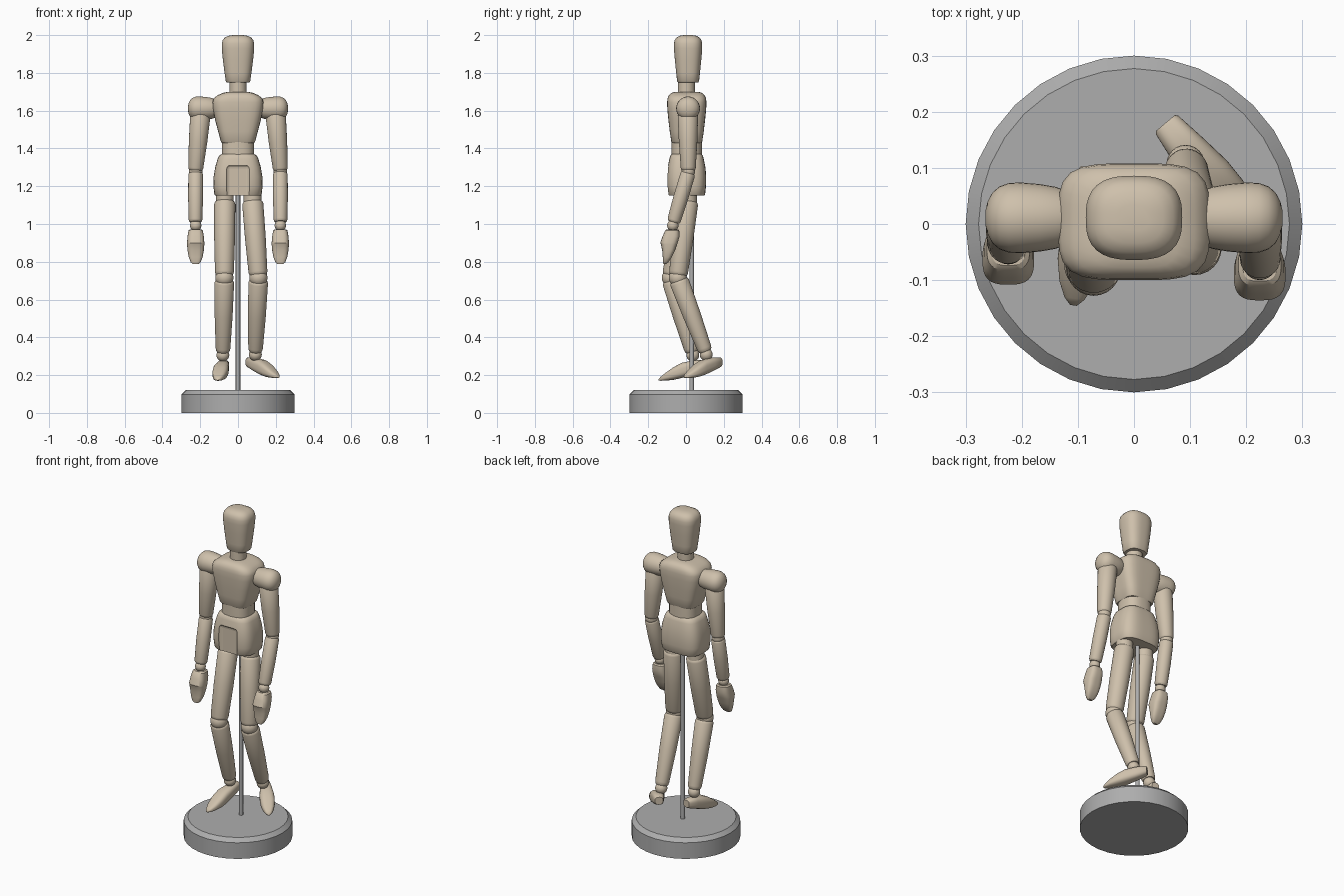
import bpy, bmesh, math
from mathutils import Vector, Matrix

if "Cube" in bpy.data.objects:
    bpy.data.objects.remove(bpy.data.objects["Cube"])


def material(name, rgb):
    m = bpy.data.materials.new(name)
    m.diffuse_color = (*rgb, 1)
    m.use_nodes = True
    m.node_tree.nodes["Principled BSDF"].inputs["Base Color"].default_value = m.diffuse_color
    return m


WOOD = material("pale_wood", (0.62, 0.53, 0.41))
METAL = material("grey_metal", (0.42, 0.42, 0.42))


def loft(name, rings, mat=WOOD, p=2.0, matrix=Matrix(), n=40, angle=38):
    """Skin superellipse rings (z, half_x, half_y, centre_x, centre_y)."""
    bm = bmesh.new()
    loops = []
    for z, hx, hy, cx, cy in rings:
        loop = []
        for i in range(n):
            a = 2 * math.pi * i / n
            c, s = math.cos(a), math.sin(a)
            k = (abs(c) ** p + abs(s) ** p) ** (-1 / p)
            loop.append(bm.verts.new(matrix @ Vector((cx + hx * c * k, cy + hy * s * k, z))))
        loops.append(loop)
    for a, b in zip(loops, loops[1:]):
        for i in range(n):
            j = (i + 1) % n
            bm.faces.new((a[i], a[j], b[j], b[i]))
    bm.faces.new(loops[0][::-1])
    bm.faces.new(loops[-1])
    bmesh.ops.recalc_face_normals(bm, faces=bm.faces)
    me = bpy.data.meshes.new(name)
    bm.to_mesh(me)
    bm.free()
    me.materials.append(mat)
    ob = bpy.data.objects.new(name, me)
    bpy.context.collection.objects.link(ob)
    bpy.ops.object.select_all(action='DESELECT')
    ob.select_set(True)
    bpy.context.view_layer.objects.active = ob
    bpy.ops.object.shade_smooth_by_angle(angle=math.radians(angle))
    return ob


def body(rows, cy):
    return [(z, hx, hy, 0, cy) for z, hx, hy in rows]


def turned(name, a, b, profile, mat=WOOD, n=32):
    """Round part turned around the axis a-b; profile is (fraction, radius)."""
    a, b = Vector(a), Vector(b)
    d = b - a
    m = Matrix.Translation(a) @ d.to_track_quat('Z', 'Y').to_matrix().to_4x4()
    return loft(name, [(t * d.length, r, r, 0, 0) for t, r in profile], mat, 2, m, n)


def limb(name, a, b, r0, r1):
    mid = (r0 + r1) / 2 + 0.002
    return turned(name, a, b, [(0, r0 * .8), (.015, r0 * .92), (.04, r0), (.5, mid),
                               (.95, r1), (.985, r1 * .92), (1, r1 * .8)])


def ball(name, c, r):
    c, h = Vector(c), Vector((0, 0, r))
    steps = [math.pi * (i + .3) / 12.6 for i in range(13)]
    return turned(name, c - h, c + h,
                  [((1 - math.cos(a)) / 2, r * math.sin(a)) for a in steps], n=24)


# Stand
loft("base", [(0, .30, .30, 0, 0), (.098, .30, .30, 0, 0), (.12, .277, .277, 0, 0)],
     METAL, n=32, angle=30)
turned("support_rod", (0, .03, .11), (0, .03, 1.2), [(0, .012), (1, .012)], METAL, 16)

# Head, neck and torso
loft("head", body([(1.75, .060, .054), (1.756, .065, .058), (1.80, .071, .063),
                   (1.87, .080, .070), (1.93, .086, .075), (1.955, .086, .075),
                   (1.973, .081, .071), (1.987, .070, .061), (1.996, .052, .045),
                   (2.0, .027, .023)], .011), p=2.7)
turned("neck", (0, .002, 1.68), (0, .002, 1.76), [(0, .045), (1, .045)])
loft("chest", body([(1.43, .086, .078), (1.437, .091, .082), (1.49, .105, .090),
                    (1.55, .121, .097), (1.61, .133, .103), (1.645, .135, .104),
                    (1.665, .129, .102), (1.682, .108, .095), (1.694, .08, .082),
                    (1.70, .05, .06)], .004), p=4)
loft("waist", body([(1.35, .086, .080), (1.45, .086, .080)], .004), p=2.6)
pelvis = loft("pelvis", body([(1.15, .120, .094), (1.156, .125, .098), (1.20, .130, .103),
                              (1.25, .129, .104), (1.30, .121, .100), (1.345, .108, .091),
                              (1.362, .100, .086), (1.37, .086, .078)], .003), p=3.4)

# Flat recess carved in the pelvis front
bpy.ops.mesh.primitive_cube_add(size=1, location=(0, -.135, 1.215))
cutter = bpy.context.object
cutter.name = "recess_cutter"
cutter.scale = (.128, .10, .20)
cutter.hide_render = True
bpy.ops.object.transform_apply(location=False, rotation=False, scale=True)
bev = cutter.modifiers.new("round", 'BEVEL')
bev.width, bev.segments = .022, 4
cut = pelvis.modifiers.new("recess", 'BOOLEAN')
cut.object, cut.operation = cutter, 'DIFFERENCE'
bpy.context.view_layer.objects.active = pelvis
bpy.ops.object.modifier_apply(modifier="recess")
bpy.data.objects.remove(cutter)

# Arms: side sign, wrist depth
for side, s, wy in (("right", -1, -.038), ("left", 1, -.066)):
    turned(side + "_shoulder", (s * .125, .011, 1.612), (s * .265, .011, 1.612),
           [(0, .050), (.1, .055), (.3, .060), (.55, .063), (.7, .062), (.82, .056),
            (.91, .045), (.97, .029), (1, .012)])
    limb(side + "_upper_arm", (s * .198, .010, 1.59), (s * .225, .012, 1.283), .054, .040)
    ball(side + "_elbow", (s * .224, .012, 1.278), .036)
    limb(side + "_forearm", (s * .224, .012, 1.272), (s * .225, wy, 1.01), .039, .036)
    ball(side + "_wrist", (s * .224, wy - .004, .992), .030)
    # Hand: flat palm that hollows towards the finger tips
    m = Matrix.Translation((s * .224, wy - .006, 0))
    loft(side + "_hand", [(.972, .030, .030, 0, 0), (.966, .038, .037, 0, -.001),
                          (.935, .043, .045, 0, -.007), (.90, .046, .046, 0, -.018),
                          (.893, .046, .043, 0, -.018), (.86, .043, .034, 0, -.020),
                          (.825, .037, .024, 0, -.027), (.797, .026, .014, 0, -.036),
                          (.788, .015, .007, 0, -.041)], p=3, matrix=m, angle=30)

# Legs: hip, knee, ankle, heel, toe direction, height shift of the foot
legs = (("right", (-.070, .006, 1.13), (-.072, -.080, .715), (-.080, .036, .312),
         (-.072, .100), (-.036, -.245), -.014),
        ("left", (.077, .010, 1.13), (.108, -.043, .715), (.092, .107, .315),
         (.056, .180), (.158, -.188), 0))
for side, hip, knee, ankle, heel, toe, dz in legs:
    hip, knee, ankle = Vector(hip), Vector(knee), Vector(ankle)
    turned(side + "_hip_joint", hip + Vector((0, 0, .05)), hip - Vector((0, 0, .03)),
           [(0, .047), (1, .047)])
    limb(side + "_thigh", hip - Vector((0, 0, .008)), knee.lerp(hip, .025), .056, .050)
    ball(side + "_knee", knee, .048)
    shin = (ankle - knee).normalized()
    limb(side + "_shin", knee + shin * .012, ankle - shin * .012, .052, .039)
    ball(side + "_ankle", ankle - Vector((0, 0, .006)), .034)
    # Foot: wedge running from a blunt heel to a pointed toe
    d = Vector((toe[0], toe[1], 0))
    up = Vector((0, 0, 1))
    m = Matrix.Translation((heel[0], heel[1], dz)) @ Matrix(
        (up.cross(d.normalized()), up, d.normalized())).transposed().to_4x4()
    L = d.length
    loft(side + "_foot", [(0, .022, .022, 0, .268), (.02 * L, .026, .026, 0, .268),
                          (.25 * L, .034, .036, 0, .256), (.5 * L, .041, .040, 0, .239),
                          (.68 * L, .040, .033, 0, .222), (.84 * L, .031, .021, 0, .206),
                          (.95 * L, .018, .011, 0, .195), (L, .006, .004, 0, .189)],
         p=2.8, matrix=m, angle=45)
